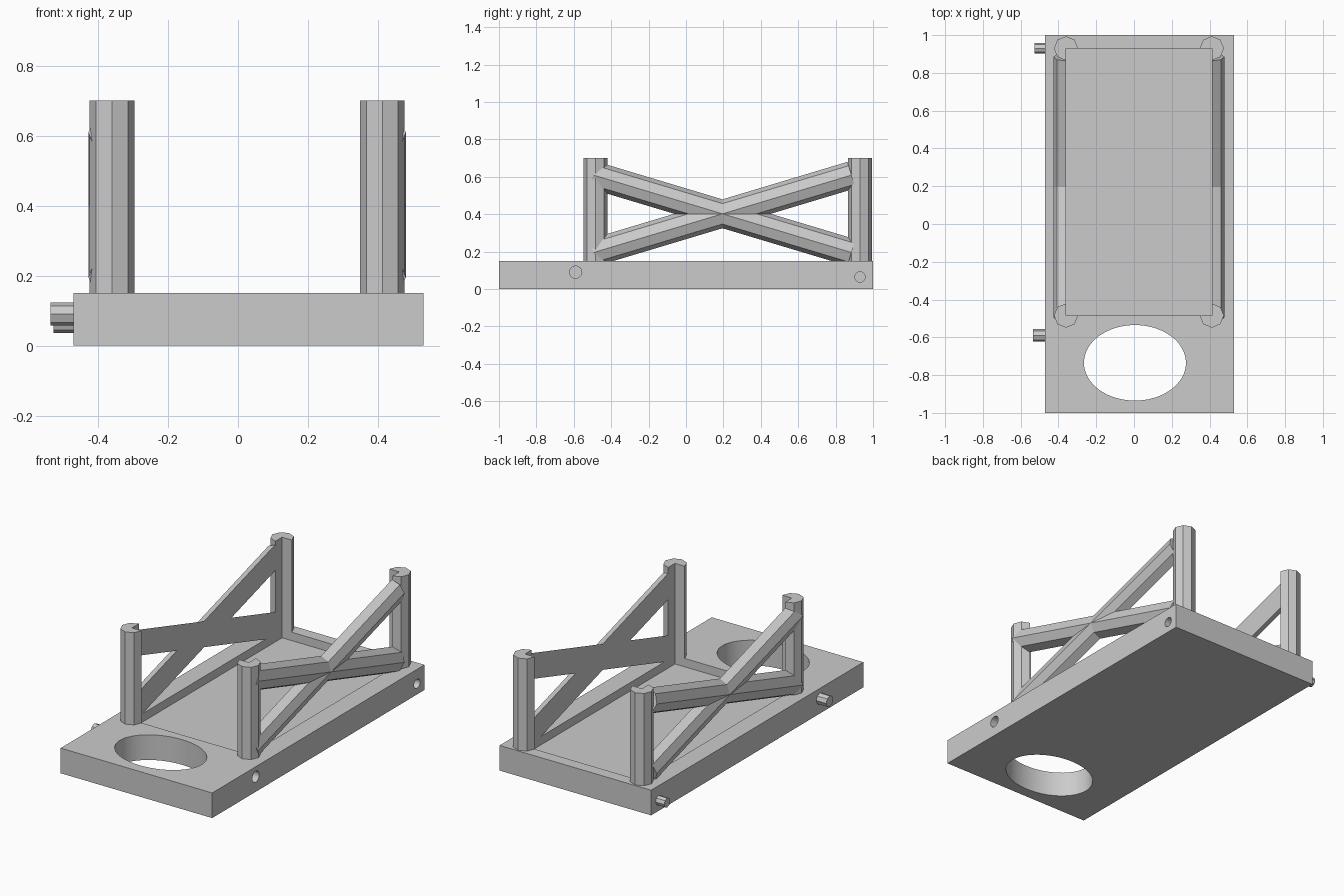
import bpy, bmesh, math
from mathutils import Vector, Matrix

default = bpy.data.objects.get("Cube")
if default:
    bpy.data.objects.remove(default)

grey = bpy.data.materials.new("plain grey")
grey.use_nodes = True
COLOR = (0.6, 0.6, 0.6, 1)
grey.diffuse_color = COLOR
grey.node_tree.nodes["Principled BSDF"].inputs["Base Color"].default_value = COLOR


def prism(name, profile, offset):
    """Extrude a closed planar profile along an offset."""
    bm = bmesh.new()
    face = bm.faces.new([bm.verts.new(p) for p in profile])
    top = bmesh.ops.extrude_face_region(bm, geom=[face])
    verts = [v for v in top["geom"] if isinstance(v, bmesh.types.BMVert)]
    bmesh.ops.translate(bm, verts=verts, vec=Vector(offset))
    bmesh.ops.recalc_face_normals(bm, faces=bm.faces)
    mesh = bpy.data.meshes.new(name)
    bm.to_mesh(mesh)
    bm.free()
    mesh.materials.append(grey)
    obj = bpy.data.objects.new(name, mesh)
    bpy.context.collection.objects.link(obj)
    return obj


def box(name, x0, x1, y0, y1, z0, z1):
    return prism(name, [(x0, y0, z0), (x1, y0, z0), (x1, y1, z0), (x0, y1, z0)],
                 (0, 0, z1 - z0))


def ring(count, ra, rb):
    steps = [math.tau * i / count for i in range(count)]
    return [(ra * math.cos(a), rb * math.sin(a)) for a in steps]


def rod(name, x0, x1, y, z, radius, sides):
    return prism(name, [(x0, y + a, z + b) for a, b in ring(sides, radius, radius)],
                 (x1 - x0, 0, 0))


def cut(target, cutter):
    mod = target.modifiers.new("cut", "BOOLEAN")
    mod.operation = "DIFFERENCE"
    mod.solver = "EXACT"
    mod.object = cutter
    bpy.context.view_layer.objects.active = target
    bpy.ops.object.modifier_apply(modifier=mod.name)
    bpy.data.objects.remove(cutter)


LEFT, RIGHT = 0.412, -0.36      # inner wall planes
FRONT, BACK = -0.485, 0.93
TOP, FLOOR = 0.15, 0.10

# Base slab with tray recess, oval opening and peg sockets
base = box("base", -0.47, 0.53, -1, 1, 0, TOP)
cut(base, box("tray_cutter", RIGHT, LEFT, FRONT, BACK, FLOOR, 0.3))
cut(base, prism("oval_cutter",
                [(0.005 + a, -0.735 + b, -0.1) for a, b in ring(64, 0.27, 0.2)],
                (0, 0, 0.4)))
PEGS = {"front": (-0.59, 0.09, 0.033, -0.535), "back": (0.93, 0.064, 0.028, -0.527)}
for place, (y, z, radius, tip) in PEGS.items():
    cut(base, rod("socket_cutter", 0.465, 0.6, y, z, radius, 16))
    rod(place + "_peg", tip, -0.46, y, z, radius, 8)

# Corner posts: octagons with the inner quarter removed
for side, x, sx in (("left", LEFT, 1), ("right", RIGHT, -1)):
    for place, y, sy in (("front", FRONT, -1), ("back", BACK, 1)):
        arc = [math.radians(45 * i - 90) for i in range(7)]
        rim = [(math.cos(a), math.sin(a)) for a in arc]
        points = [(x, y, FLOOR)]
        points += [(x + sx * 0.064 * a, y + sy * 0.064 * b, FLOOR) for a, b in rim]
        prism(f"{side}_{place}_post", points, (0, 0, 0.70 - FLOOR))

    # Crossed half-octagon braces, flat on the inside
    for label, slope in (("rising", 1), ("falling", -1)):
        direction = Vector((0, 1, 0.3 * slope)).normalized()
        across = Vector((0, -direction.z, direction.y))
        half = 0.72
        start = Vector((x, 0.195, 0.402)) - direction * half
        profile = []
        for i in range(5):
            a = math.radians(45 * i - 90)
            profile.append(start + Vector((sx * 0.067 * math.cos(a), 0, 0))
                           + across * 0.074 * math.sin(a))
        prism(f"{side}_{label}_brace", profile, direction * half * 2)

# Smooth the oval opening, keep edges sharp
bpy.ops.object.select_all(action="DESELECT")
base.select_set(True)
bpy.context.view_layer.objects.active = base
bpy.ops.object.shade_smooth_by_angle(angle=math.radians(20))
